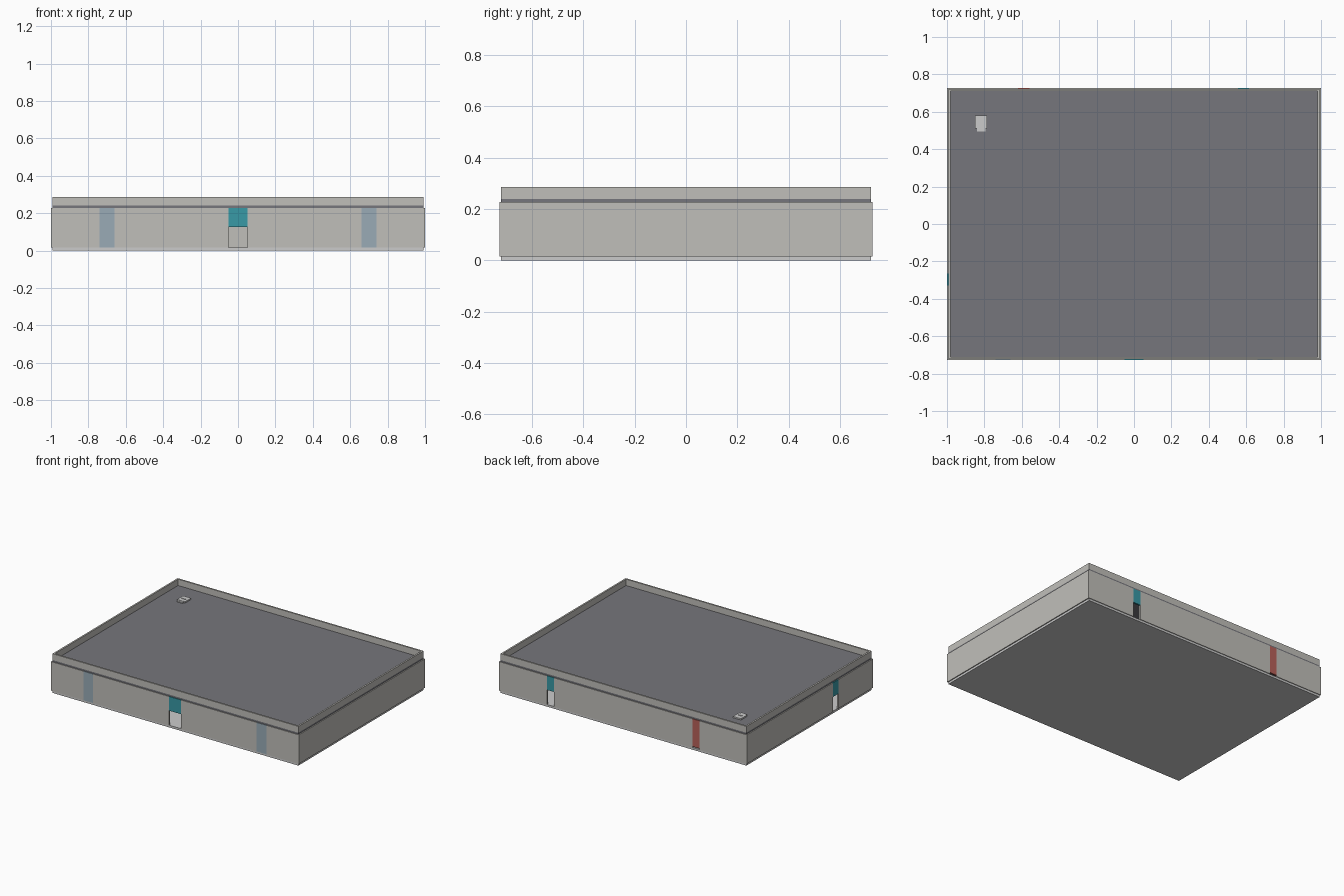
import bpy, bmesh
from mathutils import Vector

if "Cube" in bpy.data.objects:
    bpy.data.objects.remove(bpy.data.objects["Cube"])

X, Y = 1.0, 0.727          # outer wall half sizes
T = 0.012                  # wall thickness
Z0, Z1 = 0.016, 0.228      # wall bottom and top
ROOF = 0.24


def material(name, rgb):
    m = bpy.data.materials.new(name)
    m.diffuse_color = (*rgb, 1)
    m.use_nodes = True
    m.node_tree.nodes["Principled BSDF"].inputs["Base Color"].default_value = m.diffuse_color
    return m


WALL = material("wall_plaster", (0.53, 0.52, 0.49))
DARK = material("roof_grey", (0.18, 0.18, 0.20))
TEAL = material("teal", (0.04, 0.32, 0.38))
BLUE = material("window_blue", (0.32, 0.41, 0.47))
RED = material("red", (0.48, 0.12, 0.10))


def boxes(name, spans, mat=None):
    """One object from boxes given as (x0, x1, y0, y1, z0, z1)."""
    bm = bmesh.new()
    for x0, x1, y0, y1, z0, z1 in spans:
        vs = bmesh.ops.create_cube(bm, size=1)["verts"]
        bmesh.ops.scale(bm, verts=vs, vec=(x1 - x0, y1 - y0, z1 - z0))
        bmesh.ops.translate(bm, verts=vs, vec=Vector((x0 + x1, y0 + y1, z0 + z1)) / 2)
    me = bpy.data.meshes.new(name)
    bm.to_mesh(me)
    bm.free()
    ob = bpy.data.objects.new(name, me)
    bpy.context.collection.objects.link(ob)
    if mat:
        me.materials.append(mat)
    return ob


def wall(name, start, end, place, inserts):
    """Wall run with full-height gaps, each filled by a coloured insert above its opening."""
    solid, pos = [], start
    for label, a, b, bottom, mat in inserts:
        solid.append(place(pos, a, Z0, Z1))
        boxes(label, [place(a, b, bottom, Z1)], mat)
        pos = b
    solid.append(place(pos, end, Z0, Z1))
    boxes(name, solid, WALL)


# floor slab and roof slab, slightly inset from the walls
SX, SY = X - 0.007, Y - 0.005
boxes("floor_slab", [(-SX, SX, -SY, SY, 0, Z0)])
boxes("roof_slab", [(-SX, SX, -SY, SY, Z1, ROOF)], DARK)

# hollow walls with door openings, lintels and windows
wall("front_wall", -X, X, lambda a, b, c, d: (a, b, -Y, -Y + T, c, d), [
    ("front_window_left", -0.74, -0.66, Z0, BLUE),
    ("front_door_lintel", -0.05, 0.05, 0.125, TEAL),
    ("front_window_right", 0.66, 0.74, Z0, BLUE)])
wall("back_wall", -X, X, lambda a, b, c, d: (a, b, Y - T, Y, c, d), [
    ("back_red_panel", -0.62, -0.56, 0.026, RED),
    ("back_door_lintel", 0.555, 0.615, 0.125, TEAL)])
wall("left_wall", -Y + T, Y - T, lambda a, b, c, d: (-X, -X + T, a, b, c, d), [
    ("left_door_lintel", -0.33, -0.265, 0.125, TEAL)])
wall("right_wall", -Y + T, Y - T, lambda a, b, c, d: (X - T, X, a, b, c, d), [])

# parapet around the roof edge
P = 0.286
boxes("parapet", [(-SX, SX, s * (SY - T / 2) - T / 2, s * (SY - T / 2) + T / 2, ROOF, P) for s in (-1, 1)]
      + [(s * (SX - T / 2) - T / 2, s * (SX - T / 2) + T / 2, -SY + T, SY - T, ROOF, P) for s in (-1, 1)], WALL)

# low roof hatch with tongue and handle
boxes("roof_hatch", [(-0.85, -0.785, 0.51, 0.58, ROOF, ROOF + 0.01),
                     (-0.84, -0.795, 0.495, 0.51, ROOF, ROOF + 0.008)])
boxes("hatch_handle", [(-0.832, -0.803, 0.538, 0.545, ROOF + 0.01, ROOF + 0.014)])
